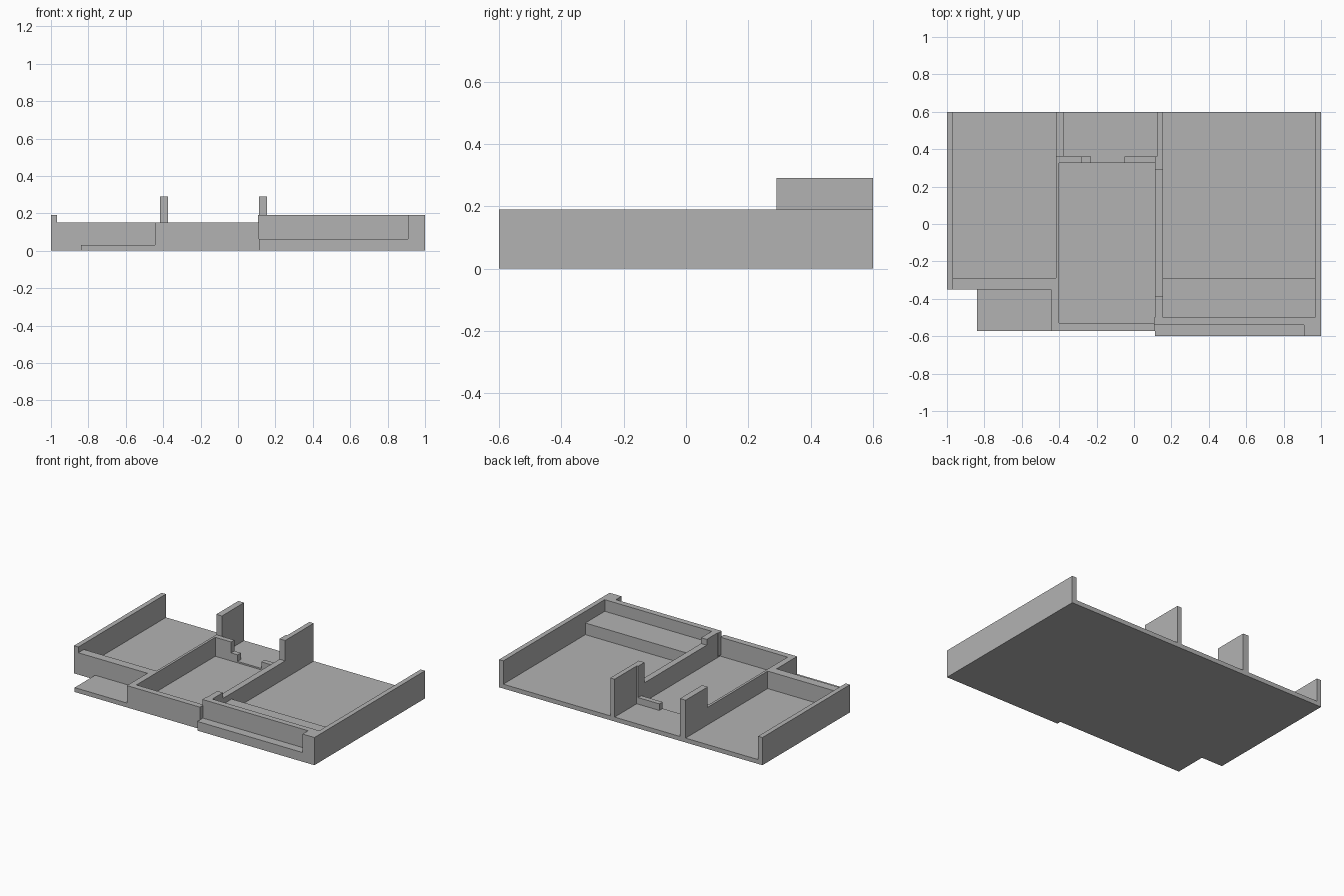
import bpy
import bmesh
from mathutils import Matrix, Vector

default_cube = bpy.data.objects.get("Cube")
if default_cube:
    bpy.data.objects.remove(default_cube, do_unlink=True)

# Single flat colour
grey = bpy.data.materials.new("plain_grey")
colour = (0.45, 0.45, 0.45, 1.0)
grey.diffuse_color = colour
grey.use_nodes = True
for node in grey.node_tree.nodes:
    if node.type == "BSDF_PRINCIPLED":
        node.inputs["Base Color"].default_value = colour

# Heights
FLOOR, SUNK, LOW, TALL, TOWER = 0.03, 0.02, 0.15, 0.19, 0.29
SILL, LEDGE, BENCH = 0.075, 0.063, 0.11

# Plan lines across the width
LEFT, RIGHT = 1.0, -1.0          # the model's own left is +x
LEFT_IN, RIGHT_IN = 0.967, -0.967
PART_R, ROOM_R = -0.417, -0.40   # partition right of the middle room
ROOM_L, PART_L = 0.112, 0.155    # partition left of the middle room
CORNER = -0.443

# Plan lines along the depth
BACK, FRONT = 0.6, -0.6
ROOM_BACK, SILL_BACK = 0.325, 0.36
ROOM_FRONT, MID_FRONT = -0.53, -0.572
SIDE_FRONT, SIDE_IN = -0.35, -0.29
WALL_FRONT, WALL_IN = -0.54, -0.5


def box(name, x_span, y_span, z_span):
    """Rectangular block given by its extent along each axis."""
    spans = [sorted(s) for s in (x_span, y_span, z_span)]
    centre = Vector([(a + b) / 2 for a, b in spans])
    size = Vector([b - a for a, b in spans])
    bm = bmesh.new()
    bmesh.ops.create_cube(bm, size=1.0, matrix=Matrix.LocRotScale(centre, None, size))
    mesh = bpy.data.meshes.new(name)
    bm.to_mesh(mesh)
    bm.free()
    mesh.materials.append(grey)
    obj = bpy.data.objects.new(name, mesh)
    bpy.context.scene.collection.objects.link(obj)
    return obj


def wall(name, x_span, y_span, top, base=FLOOR):
    return box(name, x_span, y_span, (base, top))


def floor(name, x_span, y_span, top=FLOOR):
    return box(name, x_span, y_span, (0, top))


# Floor slabs, with the middle room slightly sunk
floor("right_room_floor", (RIGHT, ROOM_R), (SIDE_FRONT, BACK))
floor("front_step", (-0.84, ROOM_R), (MID_FRONT, SIDE_FRONT))
floor("left_room_floor", (ROOM_L, LEFT), (FRONT, BACK))
floor("back_floor", (ROOM_R, ROOM_L), (ROOM_BACK, BACK))
floor("middle_front_floor", (ROOM_R, ROOM_L), (MID_FRONT, ROOM_FRONT))
floor("middle_room_floor", (ROOM_R, ROOM_L), (ROOM_FRONT, ROOM_BACK), SUNK)

# Outer side walls
wall("right_outer_wall", (RIGHT, RIGHT_IN), (SIDE_FRONT, BACK), TALL)
wall("left_outer_wall", (LEFT_IN, LEFT), (WALL_IN, BACK), TALL)

# Low walls around the right room and the middle room
wall("right_front_wall", (RIGHT_IN, ROOM_R), (SIDE_FRONT, SIDE_IN), LOW)
wall("right_partition", (PART_R, ROOM_R), (SIDE_IN, SILL_BACK), LOW)
wall("front_corner_wall", (CORNER, ROOM_R), (MID_FRONT, SIDE_FRONT), LOW)
wall("middle_front_wall", (ROOM_R, ROOM_L), (MID_FRONT, ROOM_FRONT), LOW)
wall("left_partition", (ROOM_L, PART_L), (-0.385, SIDE_IN * -1), LOW)
wall("left_partition_front", (ROOM_L, PART_L), (WALL_IN, -0.385), TALL)

# Stepped wall with an opening behind the middle room
wall("back_wall_stub", (ROOM_R, -0.28), (ROOM_BACK, SILL_BACK), LOW)
wall("right_sill", (-0.28, -0.23), (ROOM_BACK, SILL_BACK), SILL)
wall("left_sill", (-0.05, ROOM_L), (ROOM_BACK, SILL_BACK), SILL)

# Tall walls at the back
wall("right_tower_wall", (PART_R, -0.374), (SILL_BACK, BACK), TOWER)
wall("left_tower_wall", (0.122, PART_L), (SILL_BACK, BACK), TOWER)
wall("left_tower_end", (ROOM_L, PART_L), (-SIDE_IN, SILL_BACK), TOWER)

# Front of the left room: wall, end post, outside ledge and inside bench
wall("left_front_wall", (0.107, LEFT), (WALL_FRONT, WALL_IN), TALL)
wall("left_front_post", (0.91, LEFT), (FRONT, WALL_FRONT), TALL)
wall("outside_ledge", (ROOM_L, 0.91), (FRONT, WALL_FRONT), LEDGE)
wall("inside_bench", (PART_L, LEFT_IN), (WALL_IN, SIDE_IN), BENCH)
